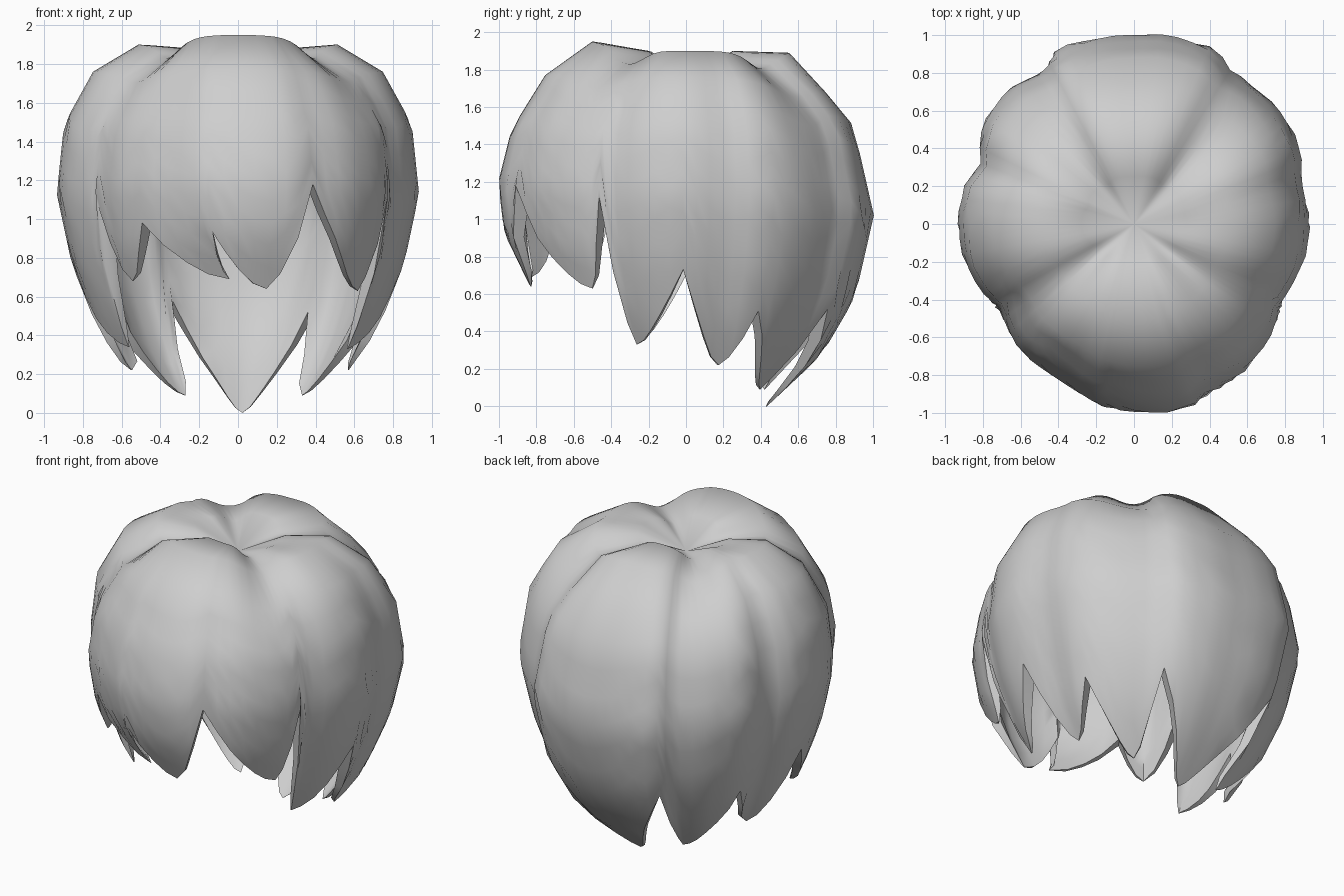
import bpy, bmesh, math

if "Cube" in bpy.data.objects:
    bpy.data.objects.remove(bpy.data.objects["Cube"])

# Crown outline seen from above: angle (degrees) -> widest radius
OUTLINE = [(0, .935), (15, .915), (23, .97), (34, .985), (48, .97), (57, .965), (64, 1.03),
           (79, 1.02), (90, 1.0), (99, 1.01), (114, 1.02), (121, .94), (132, .975),
           (145, .97), (155, .915), (159, .87), (167, .925), (180, .935), (192, .925),
           (202, .895), (213, .85), (226, .9), (246, .925), (257, .975), (270, 1.0),
           (280, 1.015), (289, 1.015), (294, .985), (306, .98), (320, .94), (334, .89),
           (347, .925), (360, .935)]

# Vertical profiles (radius fraction, height) from the crown down to the hem
FRONT = [(0, 1.76), (.2, 1.9), (.5, 1.95), (.75, 1.77), (.93, 1.48), (1, 1.2),
         (.97, .93), (.83, .64), (.4, .0)]
SIDE = [(0, 1.76), (.3, 1.88), (.55, 1.9), (.8, 1.76), (.96, 1.49), (1, 1.13),
        (.92, .78), (.78, .43), (.5, .0)]
BACK = [(0, 1.76), (.25, 1.9), (.55, 1.89), (.74, 1.68), (.89, 1.5), (1, 1.02),
        (.9, .58), (.72, .27), (.43, .0)]

# Hem: alternating notch and lock tip, (angle, height, sideways sweep of the tip)
HEM = [(-31, 1.12, 0), (-25, .33, 0), (-1, .73, 0), (17, .22, 0), (29, .51, 0),
       (50, .09, 0), (62, .52, 0), (87, 0, 0), (115, .58, 0), (123, .09, 0),
       (149, .54, 0), (163, .22, 0), (180, .7, 0), (205, .34, 0), (211, 1.08, 0),
       (226, .68, 0), (236, .98, 0), (256, .69, 11), (261, .96, 0), (280, .64, 0),
       (293, 1.18, 0), (321, .63, 0), (329, 1.12, 0)]

VALLEYS = (49, 131, 219, 321)   # creases between the four crown lobes
THICK = .09
ROWS = 14


def lerp_table(table, x):
    for (a, u), (b, v) in zip(table, table[1:]):
        if a <= x <= b:
            return u + (v - u) * (x - a) / (b - a)
    return table[-1][1]


def profile(deg):
    """Blend the three profiles for one direction and sink the crown valleys."""
    a = math.radians(deg)
    s, c = math.sin(a), math.cos(a)
    wf, wb, ws = max(0, -s) ** 2, max(0, s) ** 2, c * c
    radius = lerp_table(OUTLINE, deg % 360)
    sink = sum(math.exp(-(((deg - v + 180) % 360 - 180) / 15) ** 2) for v in VALLEYS)
    points = []
    for i, (f, d, b) in enumerate(zip(FRONT, SIDE, BACK)):
        r = wf * f[0] + ws * d[0] + wb * b[0]
        z = wf * f[1] + ws * d[1] + wb * b[1]
        z -= sink * (0, .06, .09, .06, .02, 0, 0, 0, 0)[i]
        points.append((r * radius, z))
    return points


def cut(points, hem):
    """Shorten the profile at the hem height and respace it below the crown."""
    kept = points[:4]
    lower = points[3:]
    table = sorted((z, r) for r, z in lower)
    top = lower[0][1]
    n = ROWS - 4
    for i in range(1, n + 1):
        z = top + (hem - top) * i / n
        kept.append((lerp_table(table, z), z))
    return kept


# Columns around the head: angle, hem height, closeness to a tip, sweep
columns = []
for (a0, z0, w0), (a1, z1, w1) in zip(HEM, HEM[1:]):
    steps = max(3, math.ceil((a1 - a0) / 5))
    for k in range(steps):
        u = k / steps
        s = u if z0 < z1 else 1 - u
        z = min(z0, z1) + abs(z1 - z0) * s ** 1.75
        columns.append((a0 + (a1 - a0) * u, z, 1 - s, w0 + (w1 - w0) * u))

bm = bmesh.new()
outer, inner = [], []
crown_out = bm.verts.new((0, 0, 1.76))
crown_in = bm.verts.new((0, 0, 1.76 - THICK))
for deg, hem, tip, sweep in columns:
    pts = cut(profile(deg), hem)
    o, n = [], []
    for j, (r, z) in enumerate(pts[1:], 1):
        low = max(0, (j - 3) / (ROWS - 4))
        a = math.radians(deg + sweep * low ** 4)
        ca, sa = math.cos(a), math.sin(a)
        o.append(bm.verts.new((r * ca, r * sa, z)))
        # locks get thinner toward their tips
        t = THICK * (1 - .95 * tip * low)
        down = max(0, 1 - j / 5)
        ri = r - t * (1 - .6 * down)
        n.append(bm.verts.new((ri * ca, ri * sa, z - t * down)))
    outer.append(o)
    inner.append(n)

# Skin the outside, the inside and the hem edge
count = len(columns)
for i in range(count):
    k = (i + 1) % count
    bm.faces.new((crown_out, outer[i][0], outer[k][0]))
    bm.faces.new((crown_in, inner[k][0], inner[i][0]))
    for j in range(len(outer[i]) - 1):
        bm.faces.new((outer[i][j], outer[i][j + 1], outer[k][j + 1], outer[k][j]))
        bm.faces.new((inner[i][j], inner[k][j], inner[k][j + 1], inner[i][j + 1]))
    bm.faces.new((outer[i][-1], inner[i][-1], inner[k][-1], outer[k][-1]))

mesh = bpy.data.meshes.new("hair")
bm.to_mesh(mesh)
bm.free()
hair = bpy.data.objects.new("hair", mesh)
bpy.context.collection.objects.link(hair)

grey = bpy.data.materials.new("light grey")
grey.diffuse_color = (.62, .62, .62, 1)
grey.use_nodes = True
grey.node_tree.nodes["Principled BSDF"].inputs["Base Color"].default_value = grey.diffuse_color
mesh.materials.append(grey)

bpy.context.view_layer.objects.active = hair
hair.select_set(True)
bpy.ops.object.shade_smooth_by_angle(angle=math.radians(50))
